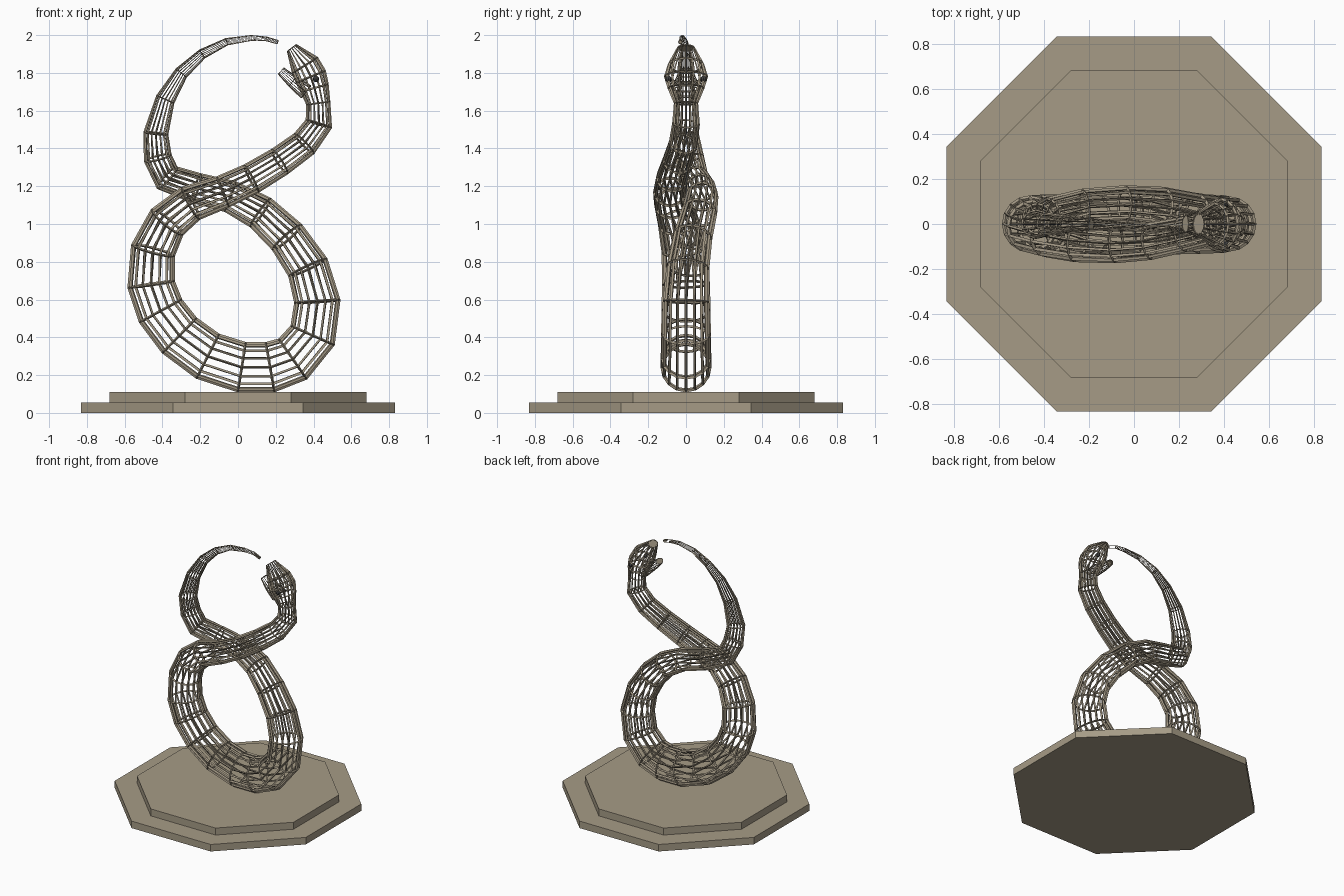
import bpy, bmesh, math
from mathutils import Vector

if "Cube" in bpy.data.objects:
    bpy.data.objects.remove(bpy.data.objects["Cube"])

SIDES = 16


def material(name, col):
    m = bpy.data.materials.new(name)
    m.diffuse_color = (*col, 1)
    m.use_nodes = True
    m.node_tree.nodes["Principled BSDF"].inputs["Base Color"].default_value = m.diffuse_color
    return m


stone = material("stone", (0.38, 0.33, 0.24))
bronze = material("bronze", (0.36, 0.31, 0.23))
dark = material("dark", (0.05, 0.05, 0.05))


def add_object(name, bm, mat):
    bmesh.ops.recalc_face_normals(bm, faces=bm.faces)
    me = bpy.data.meshes.new(name)
    bm.to_mesh(me)
    bm.free()
    me.materials.append(mat)
    ob = bpy.data.objects.new(name, me)
    bpy.context.collection.objects.link(ob)
    return ob


def octagon_slab(name, half, z0, z1):
    bm = bmesh.new()
    r = half / math.cos(math.pi / 8)
    vs = [bm.verts.new((r * math.cos(a), r * math.sin(a), z0))
          for a in (math.pi / 8 + i * math.pi / 4 for i in range(8))]
    top = bmesh.ops.extrude_face_region(bm, geom=[bm.faces.new(vs)])["geom"]
    bmesh.ops.translate(bm, vec=(0, 0, z1 - z0),
                        verts=[v for v in top if isinstance(v, bmesh.types.BMVert)])
    add_object(name, bm, stone)


def cage_tube(name, path, thickness, sides=SIDES):
    """Open lattice tube; path rows are x, y, z, in-plane radius, y radius."""
    pts = [Vector(p[:3]) for p in path]
    bm = bmesh.new()
    rings, ends = [], []
    for i, p in enumerate(path):
        a = (pts[i] - pts[max(i - 1, 0)]).normalized()
        b = (pts[min(i + 1, len(pts) - 1)] - pts[i]).normalized()
        t = (a + b).normalized()
        side = Vector((0, 1, 0))
        side = (side - t * side.dot(t)).normalized()
        up = t.cross(side)
        ring = []
        for k in range(sides):
            ang = 2 * math.pi * k / sides
            ring.append(bm.verts.new(pts[i] + up * p[3] * math.cos(ang) + side * p[4] * math.sin(ang)))
        rings.append(ring)
    for r0, r1 in zip(rings, rings[1:]):
        for k in range(sides):
            j = (k + 1) % sides
            bm.faces.new((r0[k], r0[j], r1[j], r1[k]))
    ends = [[v.co.copy() for v in r] for r in (rings[0], rings[-1])]
    ob = add_object(name, bm, bronze)
    # thinner bars where the tube is thin
    vg = ob.vertex_groups.new(name="bar_width")
    for i, p in enumerate(path):
        w = max(0.15, min(1.0, p[3] / 0.09))
        vg.add(list(range(i * sides, (i + 1) * sides)), w, 'REPLACE')
    mod = ob.modifiers.new("lattice", 'WIREFRAME')
    mod.thickness = thickness
    mod.offset = 0
    mod.use_even_offset = False
    mod.use_boundary = True
    mod.vertex_group = "bar_width"
    return ends


def cap(name, loop):
    bm = bmesh.new()
    bm.faces.new([bm.verts.new(c) for c in loop])
    add_object(name, bm, bronze)


# two-step octagonal plinth
octagon_slab("plinth_lower", 0.83, 0, 0.055)
octagon_slab("plinth_upper", 0.68, 0.055, 0.11)

# figure-eight body from tail tip to snout: x, y, z, radius
body = [
    (0.21, -0.03, 1.963, .010), (0.15, -0.02, 1.98, .011), (0.07, -0.02, 1.985, .014),
    (-0.06, -0.01, 1.965, .018), (-0.19, 0, 1.90, .025), (-0.30, 0, 1.80, .034),
    (-0.385, 0, 1.66, .047), (-0.435, 0, 1.48, .060), (-0.425, 0.02, 1.35, .068),
    (-0.375, 0.04, 1.245, .072), (-0.22, 0.075, 1.19, .074), (-0.04, 0.085, 1.145, .078),
    (0.12, 0.07, 1.06, .086), (0.26, 0.035, 0.93, .095), (0.37, 0.01, 0.77, .104),
    (0.42, 0, 0.59, .113), (0.395, 0, 0.41, .118), (0.29, 0, 0.285, .122),
    (0.17, 0, 0.242, .125), (0.02, 0, 0.242, .125), (-0.16, 0, 0.30, .124),
    (-0.31, 0, 0.41, .122), (-0.41, 0, 0.54, .120), (-0.46, 0, 0.68, .117),
    (-0.45, -0.01, 0.86, .110), (-0.375, -0.04, 1.01, .100), (-0.25, -0.07, 1.11, .090),
    (-0.08, -0.085, 1.17, .080), (0.07, -0.075, 1.24, .076), (0.22, -0.045, 1.33, .072),
    (0.35, -0.015, 1.425, .069), (0.428, 0, 1.53, .066), (0.425, 0, 1.64, .058),
]
head = [(0.405, 0, 1.72, .070, .09), (0.385, 0, 1.78, .078, .108),
        (0.355, 0, 1.84, .073, .09), (0.285, 0, 1.932, .029, .045)]
path = [(*p, p[3]) for p in body] + head
tail_end, snout = cage_tube("snake_body", path, 0.02)
cap("snout_cap", snout)
cap("tail_cap", tail_end)

# open lower jaw
jaw_back, jaw_tip = cage_tube("lower_jaw", [
    (0.36, 0, 1.70, .04, .075), (0.29, 0, 1.755, .032, .06), (0.228, 0, 1.81, .022, .035)], 0.016)
cap("jaw_cap", jaw_tip)

# eyes
for s, side in ((-1, "left"), (1, "right")):
    bm = bmesh.new()
    bmesh.ops.create_uvsphere(bm, u_segments=8, v_segments=6, radius=0.017)
    bmesh.ops.translate(bm, verts=bm.verts, vec=(0.413, s * 0.093, 1.768))
    add_object(side + "_eye", bm, dark)
